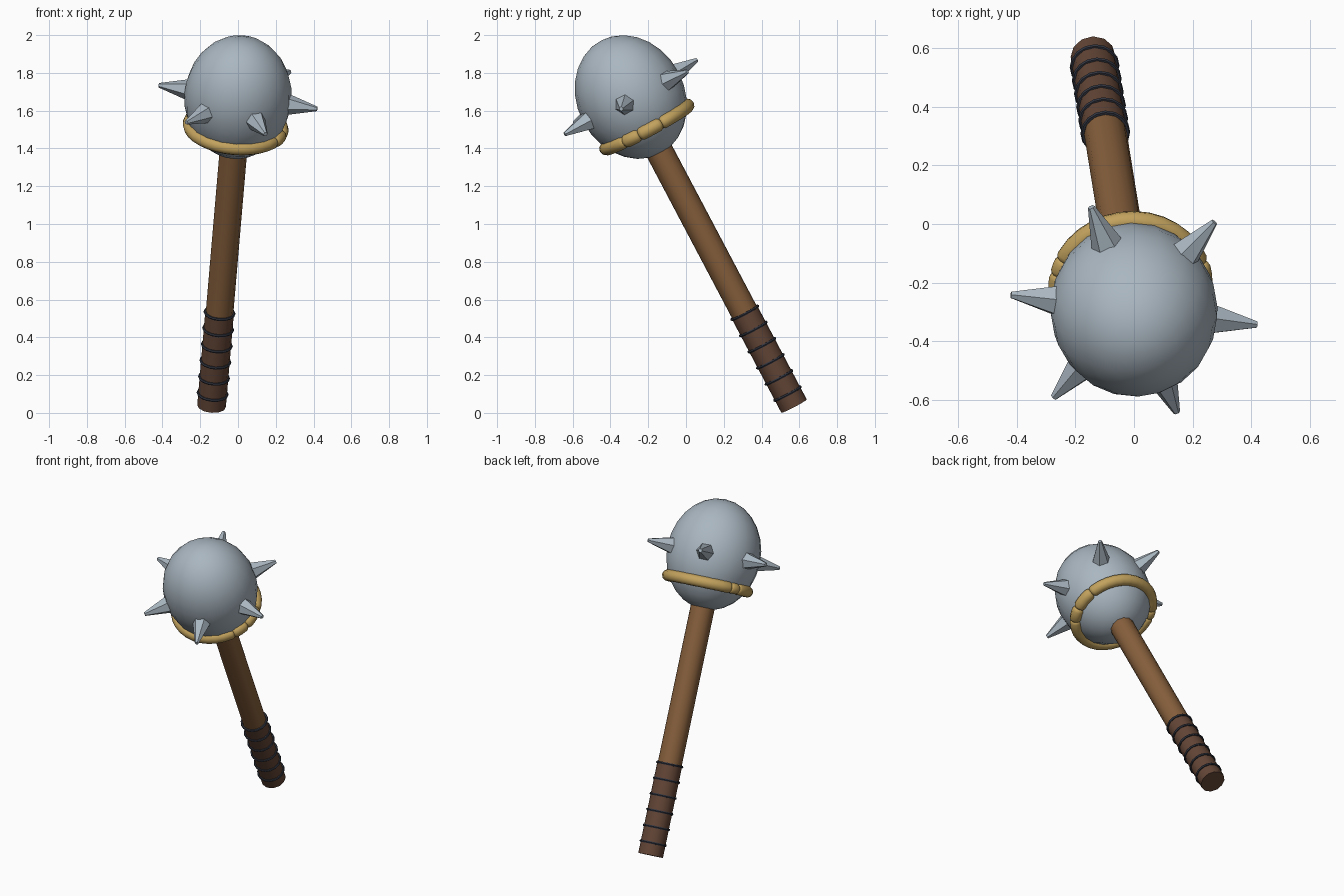
import bpy, math
from mathutils import Vector, Matrix

if "Cube" in bpy.data.objects:
    bpy.data.objects.remove(bpy.data.objects["Cube"])

# Tilted frame: local z runs along the handle, origin at the head centre
HEAD = Vector((0, -0.292, 1.672))
FOOT = Vector((-0.14, 0.572, 0.036))
D = (HEAD - FOOT).normalized()
LEN = (HEAD - FOOT).length
U = (Vector((1, 0, 0)) - D * D.x).normalized()
V = D.cross(U)
FRAME = Matrix.Translation(HEAD) @ Matrix((U, V, D)).transposed().to_4x4()


def material(name, rgb):
    m = bpy.data.materials.new(name)
    m.diffuse_color = (*rgb, 1)
    m.use_nodes = True
    m.node_tree.nodes["Principled BSDF"].inputs["Base Color"].default_value = m.diffuse_color
    return m


STEEL = material("steel", (0.40, 0.47, 0.53))
WOOD = material("wood", (0.24, 0.115, 0.045))
LEATHER = material("dark_leather", (0.125, 0.06, 0.037))
CORD = material("dark_cord", (0.03, 0.035, 0.05))
GOLD = material("gold", (0.54, 0.36, 0.11))


def finish(name, mat, local=Matrix(), angle=40):
    ob = bpy.context.object
    ob.name = name
    ob.matrix_world = FRAME @ local
    ob.data.materials.append(mat)
    bpy.ops.object.shade_smooth_by_angle(angle=math.radians(angle))
    return ob


def rod(name, mat, z0, z1, r):
    bpy.ops.mesh.primitive_cylinder_add(vertices=12, radius=r, depth=z1 - z0)
    finish(name, mat, Matrix.Translation((0, 0, (z0 + z1) / 2)))


# Head, stretched along the handle
bpy.ops.mesh.primitive_uv_sphere_add(segments=20, ring_count=14, radius=1)
bpy.context.object.data.transform(Matrix.Diagonal((0.285, 0.285, 0.339, 1)))
finish("head", STEEL)

# Six hexagonal spikes around the middle of the head
for i in range(6):
    bpy.ops.mesh.primitive_cone_add(vertices=6, radius1=0.058, radius2=0.012, depth=0.165)
    turn = Matrix.Rotation(math.radians(50 + 60 * i), 4, 'Z')
    out = Matrix.Translation((0.3445, 0, 0)) @ Matrix.Rotation(math.pi / 2, 4, 'Y')
    finish(f"spike_{i + 1}", STEEL, turn @ out, 30)

# Handle and leather grip
rod("handle", WOOD, 0.55 - LEN, -0.25, 0.073)
rod("grip", LEATHER, -LEN, 0.565 - LEN, 0.076)

# Cord rings on the grip
for i in range(6):
    bpy.ops.mesh.primitive_torus_add(major_segments=16, minor_segments=6,
                                     major_radius=0.077, minor_radius=0.008)
    finish(f"grip_ring_{i + 1}", CORD, Matrix.Translation((0, 0, 0.075 + 0.097 * i - LEN)))


# Band pieces: arcs of round tube with rounded ends
def band_piece(name, a0, a1, r):
    R, sides = 0.245, 10
    a0, a1 = math.radians(a0), math.radians(a1)
    cap = min(0.02 / R, (a1 - a0) * 0.25)
    n = max(2, round((a1 - a0) / 0.2))
    stops = [(a0, 0.6), (a0 + cap * 0.4, 0.87)]
    stops += [(a0 + cap + (a1 - a0 - 2 * cap) * k / n, 1) for k in range(n + 1)]
    stops += [(a1 - cap * 0.4, 0.87), (a1, 0.6)]
    verts, faces = [], []
    for a, s in stops:
        for j in range(sides):
            t = 2 * math.pi * j / sides
            q = R + r * s * math.cos(t)
            verts.append((q * math.cos(a), q * math.sin(a), r * s * math.sin(t)))
    for k in range(len(stops) - 1):
        for j in range(sides):
            j2 = (j + 1) % sides
            faces.append((k * sides + j, k * sides + j2,
                          (k + 1) * sides + j2, (k + 1) * sides + j))
    last = (len(stops) - 1) * sides
    faces += [tuple(reversed(range(sides))), tuple(range(last, last + sides))]
    faces = [tuple(reversed(f)) for f in faces]
    me = bpy.data.meshes.new(name)
    me.from_pydata(verts, [], faces)
    ob = bpy.data.objects.new(name, me)
    bpy.context.collection.objects.link(ob)
    bpy.ops.object.select_all(action='DESELECT')
    bpy.context.view_layer.objects.active = ob
    ob.select_set(True)
    finish(name, GOLD, Matrix.Translation((0, 0, -0.18)), 60)


band_piece("band_back", 17, 156, 0.036)
band_piece("band_knot_left", 154, 169, 0.034)
band_piece("band_front", 167, 327, 0.035)
band_piece("band_knot_front", -35, -12, 0.037)
band_piece("band_knot_right", -13, 18, 0.037)
